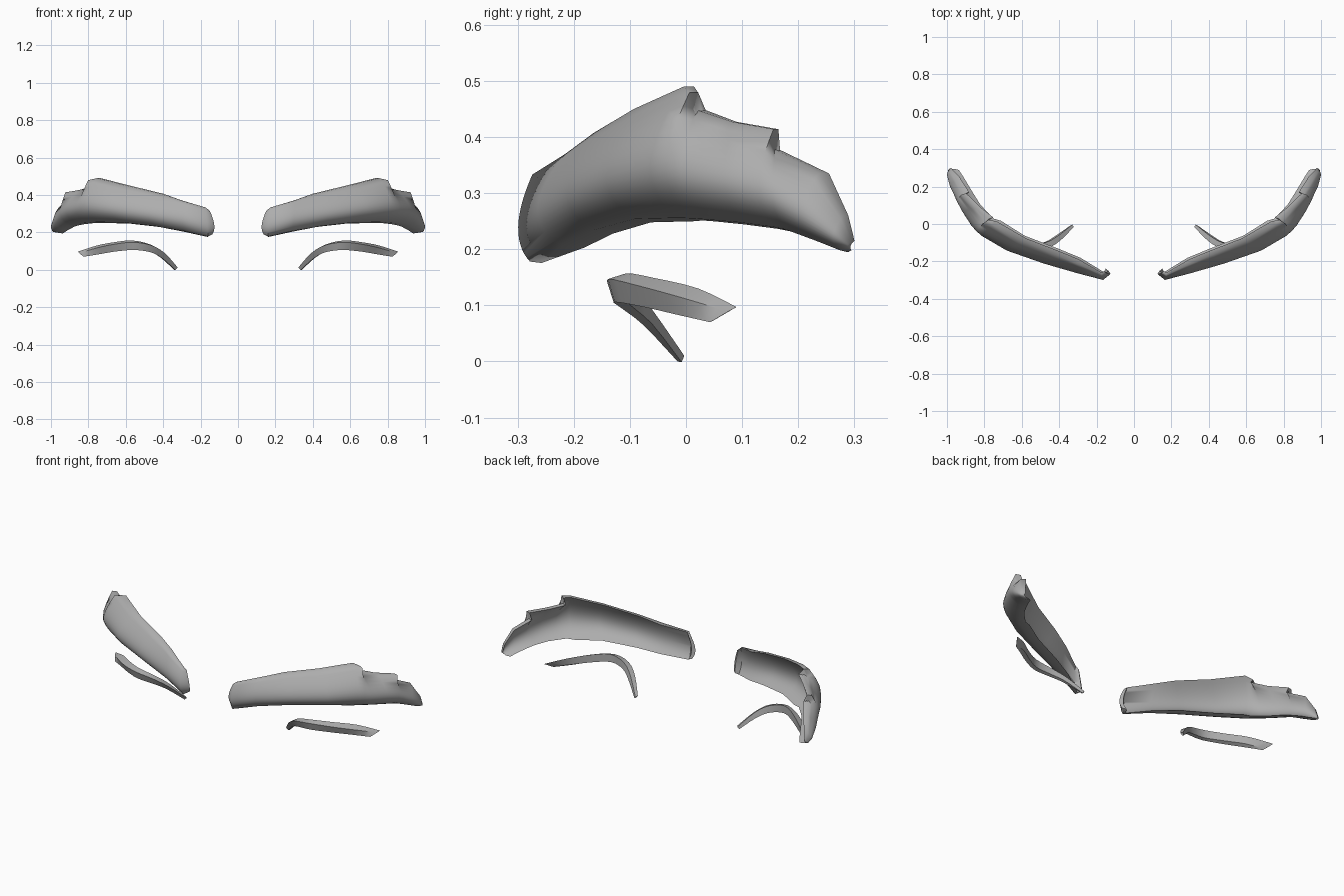
import bpy, bmesh, math
from mathutils import Vector

grey = bpy.data.materials.new("plain_grey")
grey.diffuse_color = (0.42, 0.42, 0.42, 1)


def loft(name, rings, side, cap, angle):
    """Skin a list of closed rings, cap both ends, mirror by side."""
    bm = bmesh.new()
    rows = [[bm.verts.new((p.x * side, p.y, p.z)) for p in r] for r in rings]
    n = len(rows[0])
    for a, b in zip(rows, rows[1:]):
        for i in range(n):
            j = (i + 1) % n
            bm.faces.new((a[i], a[j], b[j], b[i]))
    for row in (rows[0], rows[-1]):
        for idx in cap:
            bm.faces.new([row[i] for i in idx])
    bmesh.ops.recalc_face_normals(bm, faces=bm.faces)
    me = bpy.data.meshes.new(name)
    bm.to_mesh(me)
    bm.free()
    me.materials.append(grey)
    ob = bpy.data.objects.new(name, me)
    bpy.context.collection.objects.link(ob)
    bpy.ops.object.select_all(action='DESELECT')
    ob.select_set(True)
    bpy.context.view_layer.objects.active = ob
    bpy.ops.object.shade_smooth_by_angle(angle=math.radians(angle))


# Brow stations, inner to outer end: top edge xyz, front bulge xy, bottom edge xyz
BROW = [
    (0.150, -0.260, 0.314, 0.127, -0.268, 0.137, -0.250, 0.190),
    (0.172, -0.274, 0.333, 0.165, -0.299, 0.160, -0.278, 0.178),
    (0.300, -0.215, 0.370, 0.300, -0.264, 0.290, -0.222, 0.208),
    (0.420, -0.165, 0.407, 0.480, -0.212, 0.445, -0.165, 0.234),
    (0.600, -0.093, 0.450, 0.680, -0.142, 0.625, -0.092, 0.254),
    (0.755, -0.004, 0.490, 0.815, -0.063, 0.750, -0.015, 0.256),
    (0.778, 0.012, 0.473, 0.845, -0.035, 0.775, 0.012, 0.255),
    (0.800, 0.035, 0.458, 0.870, -0.008, 0.800, 0.038, 0.253),
    (0.848, 0.083, 0.427, 0.920, 0.070, 0.850, 0.095, 0.248),
    (0.898, 0.142, 0.395, 0.950, 0.130, 0.888, 0.155, 0.240),
    (0.918, 0.170, 0.375, 0.962, 0.155, 0.902, 0.178, 0.235),
    (0.957, 0.237, 0.335, 0.984, 0.203, 0.935, 0.232, 0.215),
    (0.985, 0.280, 0.260, 0.999, 0.262, 0.960, 0.275, 0.198),
    (0.985, 0.297, 0.215, 0.992, 0.288, 0.972, 0.290, 0.200),
]
# Hooked hair tips: offsets of the top edge at these stations
TIPS = {6: (0.024, -0.006, 0.006), 7: (-0.024, -0.015, -0.010),
        9: (0.026, 0.014, 0.019), 10: (-0.012, -0.012, 0.002)}
N = 14


def arc(b, f, t, tip):
    """Quadratic curve from b to t through f, with the tip offset near t."""
    c = 2 * f - (b + t) / 2
    return [(1 - u) ** 2 * b + 2 * u * (1 - u) * c + u * u * t + tip * u ** 5
            for u in (i / N for i in range(N + 1))]


def brow_ring(k, s):
    t, b = Vector(s[:3]), Vector(s[5:])
    tip = Vector(TIPS.get(k, (0, 0, 0)))
    f = Vector((s[3], s[4], b.z + 0.4 * (t.z - b.z)))
    inward = (t + b) / 2 - f
    inward.z = 0
    depth = inward.length
    inward.normalize()
    top_lip = inward * min(0.028, depth * 0.6)
    low = min(0.05 if k < 6 else 0.03, depth * 0.9)
    low_lip = inward * low + Vector((0, 0, -0.12 * low))
    back = arc(b + low_lip, f + inward * min(0.05, depth * 0.95), t + top_lip, tip)
    return arc(b, f, t, tip) + back[::-1]


brow_cap = [(i, i + 1, 2 * N - i, 2 * N + 1 - i) for i in range(N)]

# Lower lid strip stations: front upper edge, front lower edge, back upper edge
STRIP = [
    (0.322, -0.015, 0.012, 0.335, -0.015, 0.000, 0.330, -0.003, 0.010),
    (0.390, -0.085, 0.088, 0.408, -0.075, 0.064, 0.402, -0.060, 0.092),
    (0.460, -0.128, 0.130, 0.472, -0.115, 0.095, 0.470, -0.098, 0.136),
    (0.560, -0.139, 0.147, 0.560, -0.127, 0.106, 0.565, -0.107, 0.157),
    (0.672, -0.085, 0.135, 0.662, -0.075, 0.097, 0.660, -0.053, 0.148),
    (0.770, -0.005, 0.113, 0.750, -0.010, 0.082, 0.755, 0.022, 0.130),
    (0.848, 0.075, 0.089, 0.826, 0.043, 0.070, 0.857, 0.090, 0.097),
]


def strip_ring(s):
    u, l, k = (Vector(s[i:i + 3]) for i in (0, 3, 6))
    return [u, l, l + (k - u) * 0.6, k]


def refine(rings, steps=3):
    """Catmull-Rom interpolation between rings."""
    out = []
    for i in range(len(rings) - 1):
        quad = [rings[min(max(i + d, 0), len(rings) - 1)] for d in (-1, 0, 1, 2)]
        for t in (j / steps for j in range(steps)):
            out.append([0.5 * (2 * b + (c - a) * t + (2 * a - 5 * b + 4 * c - d) * t * t
                               + (3 * b - a - 3 * c + d) * t ** 3)
                        for a, b, c, d in zip(*quad)])
    return out + [rings[-1]]


for label, side in (("right", 1), ("left", -1)):
    rings = [brow_ring(k, s) for k, s in enumerate(BROW)]
    loft("brow_" + label, rings, side, brow_cap, 65)
    strip = refine([strip_ring(s) for s in STRIP])
    loft("lid_strip_" + label, strip, side, [(0, 1, 2, 3)], 30)
